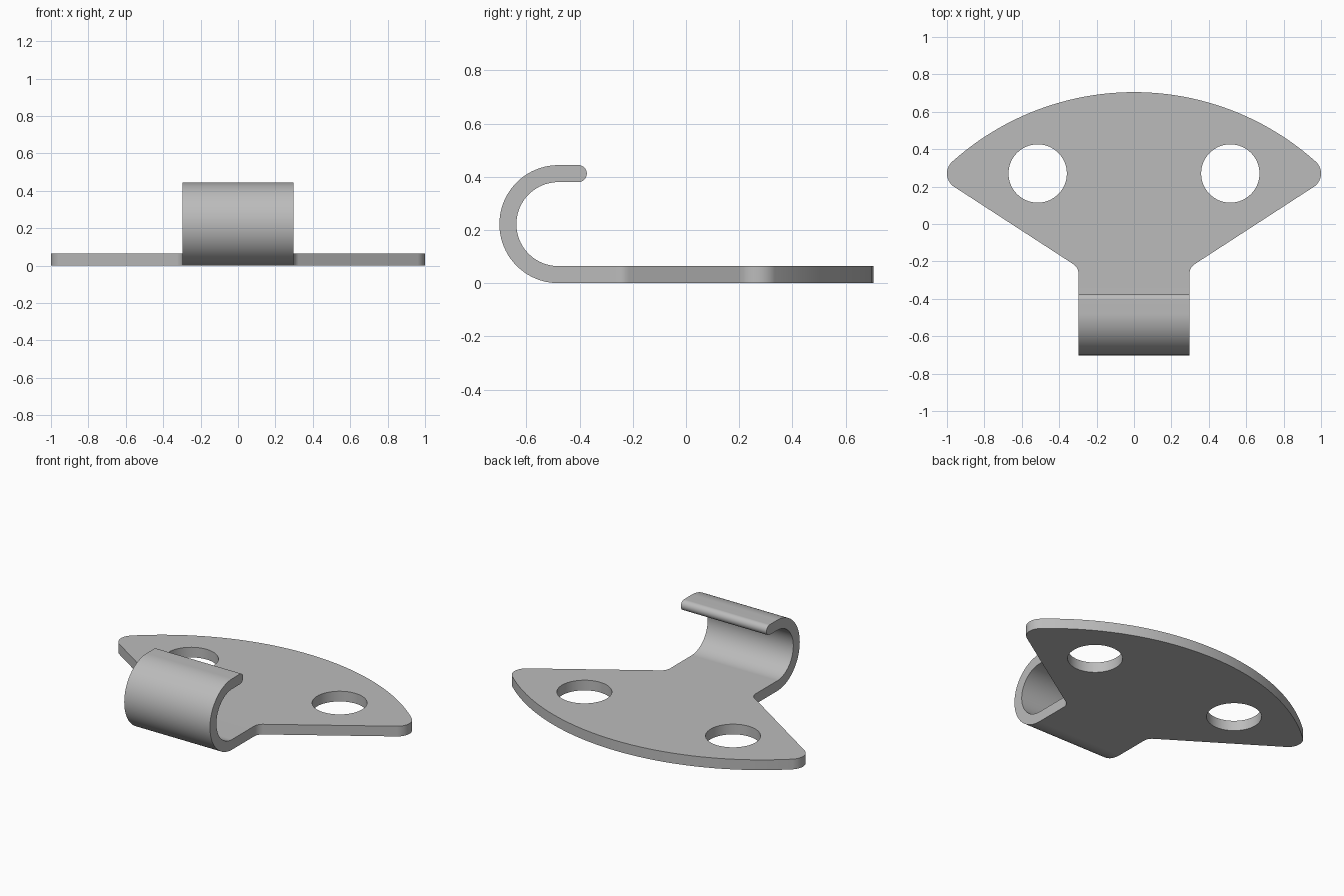
import bpy, bmesh
from math import sin, cos, pi, radians, hypot, atan2

cube = bpy.data.objects.get("Cube")
if cube:
    bpy.data.objects.remove(cube, do_unlink=True)

THICK = 0.064
HALF = 0.297          # half width of the hook strip
NECK_Y = -0.29        # where the strip leaves the plate


def arc(cx, cy, r, start, end, steps):
    """Points along an arc, angles in radians."""
    angles = [start + (end - start) * i / steps for i in range(steps + 1)]
    return [(cx + r * cos(a), cy + r * sin(a)) for a in angles]


# Right half of the plate outline, from the neck round to the top centre
tip_x, tip_y, tip_r = 0.915, 0.27, 0.085
crown_r, crown_y = 1.456, -0.751
slope = radians(-56.8)                               # normal of the straight flank
crown = atan2(tip_y - crown_y, tip_x)                # where tip meets crown
half = [(HALF, NECK_Y)]
half += arc(HALF + 0.06, -0.265, 0.06, pi, pi + slope, 8)
half += arc(tip_x, tip_y, tip_r, slope, crown, 16)
half += arc(0, crown_y, crown_r, crown, pi / 2, 24)[1:]
outline = half + [(-x, y) for x, y in reversed(half[:-1])]

bm = bmesh.new()


def loop(points):
    verts = [bm.verts.new((x, y, 0)) for x, y in points]
    return [bm.edges.new((v, verts[i - 1])) for i, v in enumerate(verts)]


# Flat plate with two screw holes
edges = loop(outline)
for side in (-1, 1):
    edges += loop(arc(side * 0.515, 0.27, 0.156, 0, 2 * pi, 64)[:-1])
bmesh.ops.triangle_fill(bm, edges=edges, use_beauty=True, normal=(0, 0, 1))
ext = bmesh.ops.extrude_face_region(bm, geom=bm.faces[:], use_keep_orig=True)
for v in ext["geom"]:
    if isinstance(v, bmesh.types.BMVert):
        v.co.z = THICK

# Open the front of the neck, so that the strip continues from it
front = [f for f in bm.faces if all(v.co.y < NECK_Y + 0.001 for v in f.verts)]
bmesh.ops.delete(bm, geom=front, context="FACES_ONLY")
neck = [v for v in bm.verts if v.co.y < NECK_Y + 0.001]
ring = [next(v for v in neck if (v.co.x > 0) == right and (v.co.z > 0.01) == upper)
        for right, upper in ((0, 0), (1, 0), (1, 1), (0, 1))]

# Hook sections, as (outer, inner) points in y and z: bend, then rounded lip
bend_y, bend_r = -0.48, 0.222
steps = 40
outer = arc(bend_y, bend_r, bend_r, -pi / 2, -3 * pi / 2, steps)
inner = arc(bend_y, bend_r, bend_r - THICK, -pi / 2, -3 * pi / 2, steps)
lip_y, lip_r = -0.405, THICK / 2
lip_z = 2 * bend_r - lip_r
outer += arc(lip_y, lip_z, lip_r, pi / 2, 0.08, 10)
inner += arc(lip_y, lip_z, lip_r, -pi / 2, -0.08, 10)

for (oy, oz), (iy, iz) in zip(outer, inner):
    new = [bm.verts.new(co) for co in ((-HALF, oy, oz), (HALF, oy, oz),
                                       (HALF, iy, iz), (-HALF, iy, iz))]
    for i in range(4):
        bm.faces.new((ring[i - 1], ring[i], new[i], new[i - 1]))
    ring = new
bm.faces.new(ring)
bmesh.ops.recalc_face_normals(bm, faces=bm.faces[:])

mesh = bpy.data.meshes.new("hook_plate")
bm.to_mesh(mesh)
bm.free()
plate = bpy.data.objects.new("hook_plate", mesh)
bpy.context.collection.objects.link(plate)

# Plain grey metal
grey = bpy.data.materials.new("grey_metal")
grey.use_nodes = True
colour = (0.5, 0.5, 0.5, 1)
grey.diffuse_color = colour
grey.node_tree.nodes["Principled BSDF"].inputs["Base Color"].default_value = colour
mesh.materials.append(grey)

bpy.ops.object.select_all(action="DESELECT")
plate.select_set(True)
bpy.context.view_layer.objects.active = plate
bpy.ops.object.shade_smooth_by_angle(angle=radians(30))
weighted = plate.modifiers.new("weighted_normals", "WEIGHTED_NORMAL")
weighted.keep_sharp = True
